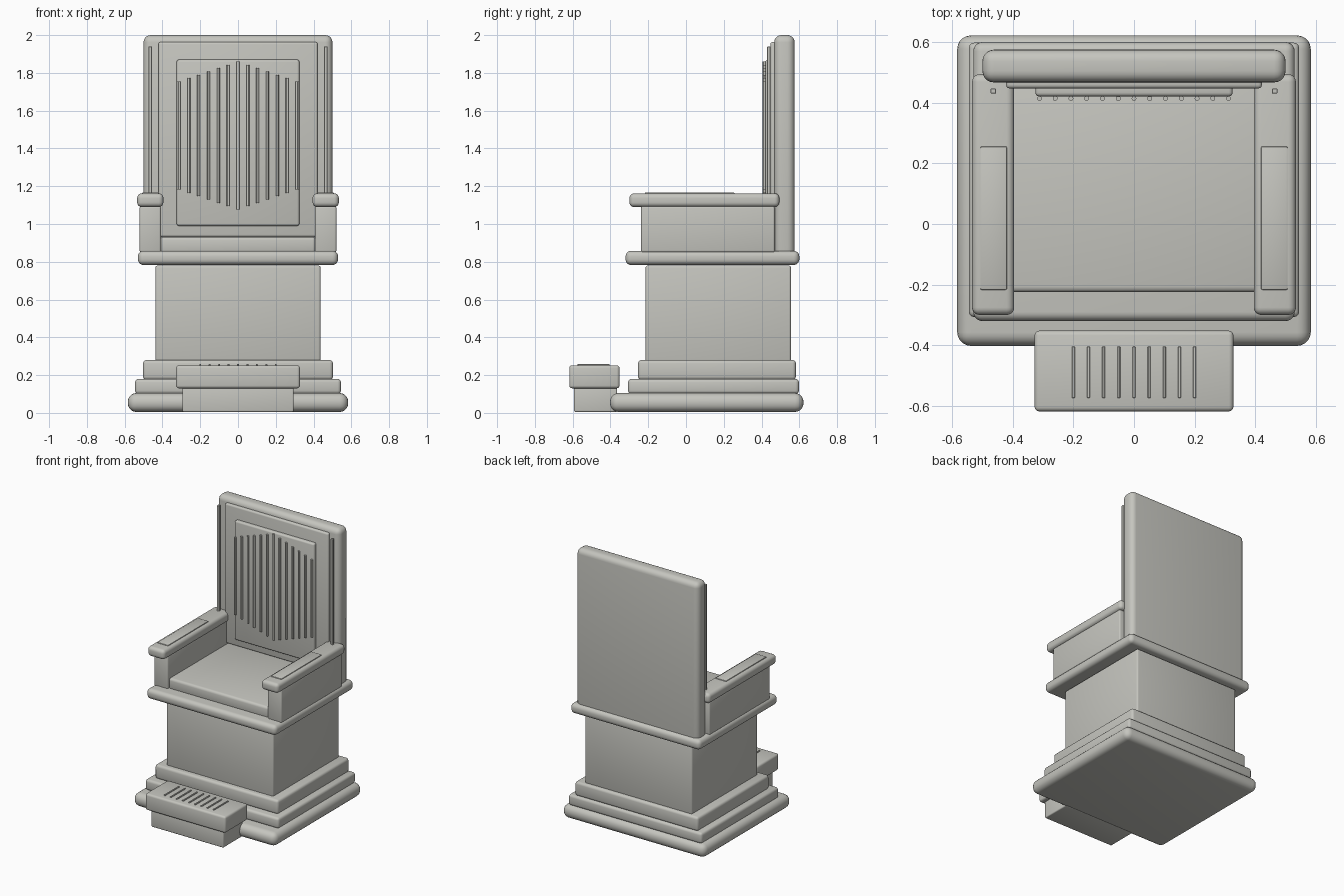
import bpy
import bmesh

default = bpy.data.objects.get("Cube")
if default:
    bpy.data.objects.remove(default, do_unlink=True)

# Single pale stone colour
COLOUR = (0.56, 0.56, 0.52, 1.0)
stone = bpy.data.materials.new("pale_stone")
stone.use_nodes = True
stone.diffuse_color = COLOUR
bsdf = stone.node_tree.nodes["Principled BSDF"]
bsdf.inputs["Base Color"].default_value = COLOUR
bsdf.inputs["Roughness"].default_value = 0.8


def finish(name, bm):
    mesh = bpy.data.meshes.new(name)
    bm.to_mesh(mesh)
    bm.free()
    mesh.materials.append(stone)
    obj = bpy.data.objects.new(name, mesh)
    bpy.context.collection.objects.link(obj)
    bpy.ops.object.select_all(action="DESELECT")
    obj.select_set(True)
    bpy.context.view_layer.objects.active = obj
    bpy.ops.object.shade_smooth_by_angle()
    return obj


def block(name, xs, ys, zs, bevel=0.01, segments=3):
    """Box with rounded edges, given by its extent along each axis."""
    bm = bmesh.new()
    bmesh.ops.create_cube(bm, size=1)
    for v in bm.verts:
        v.co = [(lo + hi) / 2 + c * (hi - lo)
                for c, (lo, hi) in zip(v.co, (xs, ys, zs))]
    if bevel:
        bmesh.ops.bevel(bm, geom=bm.edges[:], offset=bevel, segments=segments,
                        profile=0.5, affect="EDGES", clamp_overlap=True)
    return finish(name, bm)


def centred(name, half, ys, zs, bevel=0.01, segments=3):
    return block(name, (-half, half), ys, zs, bevel, segments)


def rod(name, x, y, z0, z1, radius):
    bm = bmesh.new()
    bmesh.ops.create_cone(bm, cap_ends=True, segments=12, radius1=radius,
                          radius2=radius, depth=z1 - z0)
    bmesh.ops.translate(bm, verts=bm.verts, vec=(x, y, (z0 + z1) / 2))
    return finish(name, bm)


# Stepped plinth and pedestal
centred("plinth_lower", 0.583, (-0.402, 0.622), (0.005, 0.105), 0.045, 5)
centred("plinth_middle", 0.545, (-0.307, 0.598), (0.1, 0.18), 0.018)
centred("plinth_upper", 0.503, (-0.254, 0.582), (0.175, 0.28), 0.018)
centred("pedestal", 0.437, (-0.214, 0.556), (0.27, 0.78), 0.012)

# Seat
centred("seat_slab", 0.53, (-0.32, 0.6), (0.783, 0.858), 0.03, 5)
centred("seat_cushion", 0.412, (-0.225, 0.48), (0.845, 0.932), 0.018)

# Backrest with two stepped panels
centred("backrest", 0.5, (0.467, 0.575), (0.82, 2.0), 0.038, 5)
centred("back_panel_outer", 0.422, (0.447, 0.5), (0.932, 1.963), 0.012)
centred("back_panel_inner", 0.325, (0.421, 0.47), (0.99, 1.87), 0.012)

# Fluting on the backrest, longest in the middle
for i in range(-6, 7):
    step = 0.0175 * abs(i)
    rod(f"back_flute_{i + 7}", i * 0.052, 0.414, 1.077 + step, 1.86 - step, 0.008)

# Arms on both sides
for side, s in (("left", 1), ("right", -1)):
    def across(a, b):
        return tuple(sorted((s * a, s * b)))

    block(f"{side}_arm_panel", across(0.408, 0.521), (-0.238, 0.47), (0.85, 1.095), 0.01)
    block(f"{side}_armrest", across(0.395, 0.534), (-0.3, 0.494), (1.09, 1.162), 0.025, 5)
    block(f"{side}_arm_pad", across(0.419, 0.507), (-0.217, 0.256), (1.15, 1.168), 0.005, 2)
    block(f"{side}_back_post", across(0.455, 0.473), (0.43, 0.447), (1.15, 1.94), 0.002, 1)

# Footstool with ridged top
centred("footstool_base", 0.295, (-0.593, -0.365), (0.005, 0.14), 0.008)
centred("footstool_top", 0.328, (-0.618, -0.352), (0.13, 0.252), 0.015)
for i in range(-4, 5):
    x = i * 0.05
    block(f"footstool_ridge_{i + 5}", (x - 0.005, x + 0.005), (-0.574, -0.404),
          (0.24, 0.259), 0.002, 1)
